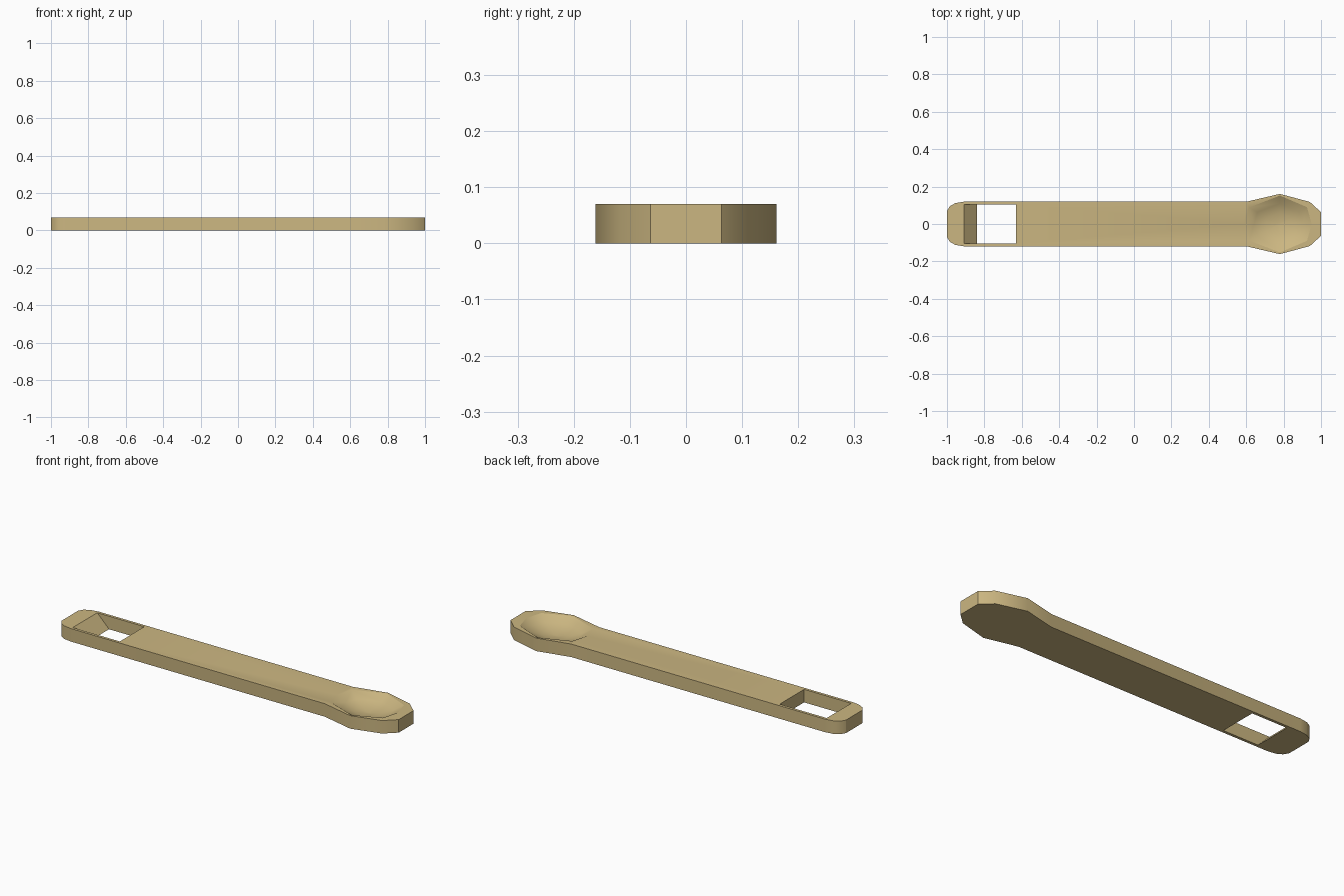
import bpy, bmesh

if "Cube" in bpy.data.objects:
    bpy.data.objects.remove(bpy.data.objects["Cube"])

H = 0.07


def mesh_object(name, bm):
    bmesh.ops.recalc_face_normals(bm, faces=bm.faces[:])
    me = bpy.data.meshes.new(name)
    bm.to_mesh(me)
    bm.free()
    ob = bpy.data.objects.new(name, me)
    bpy.context.collection.objects.link(ob)
    return ob


def loft(name, rings):
    """Closed skin through equal-length rings, capped at both ends."""
    bm = bmesh.new()
    loops = [[bm.verts.new(p) for p in r] for r in rings]
    for a, b in zip(loops, loops[1:]):
        for i in range(len(a)):
            j = (i + 1) % len(a)
            bm.faces.new((a[i], a[j], b[j], b[i]))
    bm.faces.new(loops[0])
    bm.faces.new(loops[-1])
    return mesh_object(name, bm)


def mirrored(half):
    return half + [(x, -y) for x, y in reversed(half) if y > 0]


# Flat handle with rounded tail and a widened faceted head
outline = mirrored([(-1, 0.07), (-0.985, 0.095), (-0.955, 0.112), (-0.91, 0.119),
                    (0.60, 0.119), (0.78, 0.161), (0.94, 0.118), (1.0, 0.063)])
handle = loft("handle", [[(x, y, z) for x, y in outline] for z in (0, H)])

# Slot cutter: tail-side wall slopes inward towards the bottom
slope = 0.07 / H
slot = loft("slot_cutter", [
    [(-0.91 + slope * (H - z), -0.104, z), (-0.63, -0.104, z),
     (-0.63, 0.104, z), (-0.91 + slope * (H - z), 0.104, z)]
    for z in (-0.02, H + 0.02)])

# Bowl cutter: faceted dish that narrows as it deepens
rim = mirrored([(0.59, 0), (0.615, 0.088), (0.78, 0.152), (0.925, 0.09), (0.95, 0)])
levels = [(1.0, H + 0.03), (1.0, H), (0.72, 0.042), (0.38, 0.026), (0.05, 0.02)]
bowl = loft("bowl_cutter", [[(0.775 + (x - 0.775) * s, y * s, z) for x, y in rim]
                            for s, z in levels])

# Cut the slot and the bowl
bpy.context.view_layer.objects.active = handle
handle.select_set(True)
for cutter in (slot, bowl):
    mod = handle.modifiers.new(cutter.name, 'BOOLEAN')
    mod.operation = 'DIFFERENCE'
    mod.solver = 'EXACT'
    mod.object = cutter
    bpy.ops.object.modifier_apply(modifier=mod.name)
    bpy.data.objects.remove(cutter)

bpy.ops.object.shade_smooth_by_angle(angle=0.52)

tan = bpy.data.materials.new("tan")
tan.diffuse_color = (0.60, 0.47, 0.22, 1)
tan.use_nodes = True
tan.node_tree.nodes["Principled BSDF"].inputs["Base Color"].default_value = tan.diffuse_color
handle.data.materials.clear()
handle.data.materials.append(tan)
